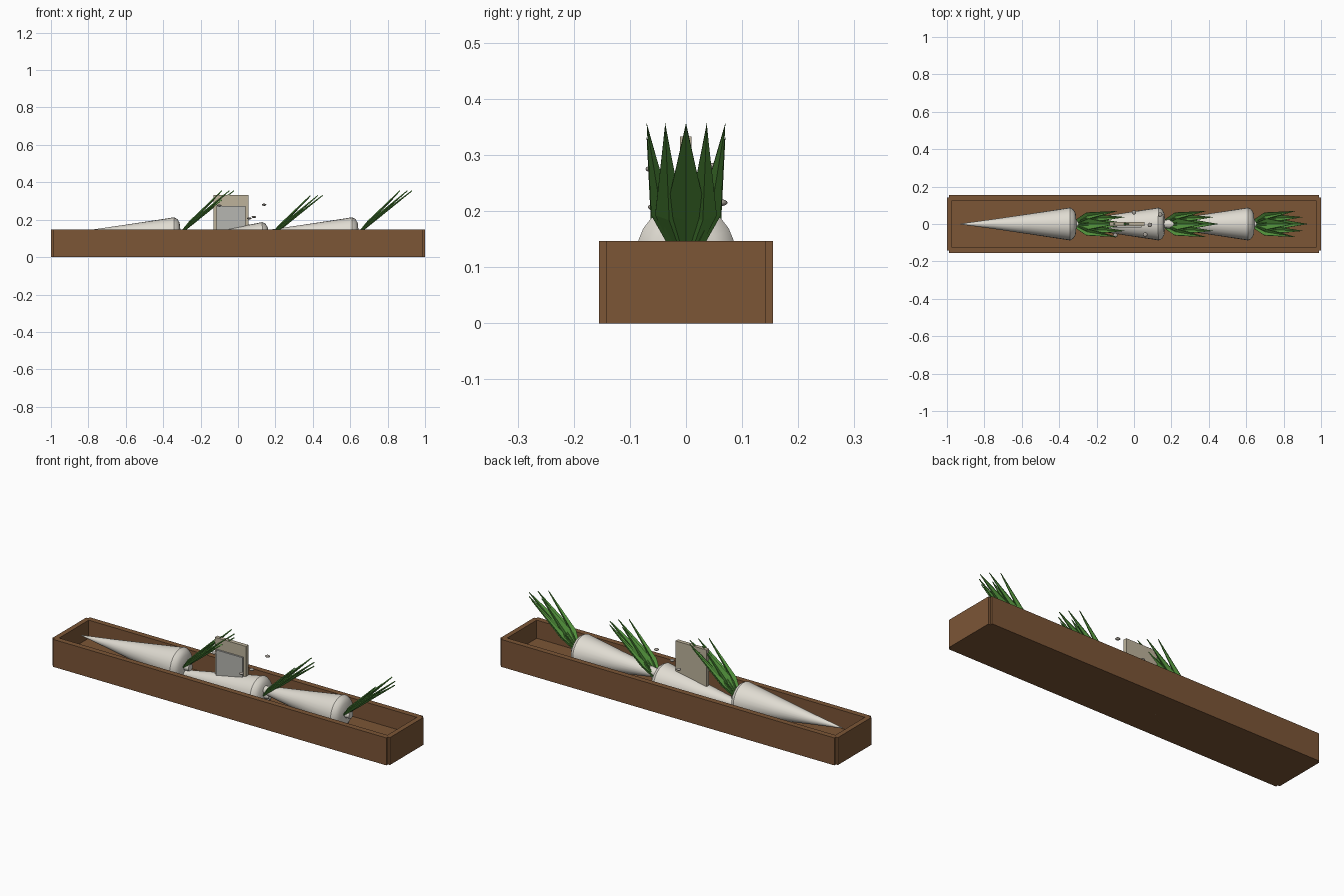
import bpy, bmesh, math
from mathutils import Vector

if "Cube" in bpy.data.objects:
    bpy.data.objects.remove(bpy.data.objects["Cube"])


def mat(name, r, g, b):
    m = bpy.data.materials.new(name)
    m.diffuse_color = (r, g, b, 1)
    m.use_nodes = True
    m.node_tree.nodes["Principled BSDF"].inputs["Base Color"].default_value = m.diffuse_color
    return m


WOOD = mat("brown wood", 0.20, 0.092, 0.037)
WHITE = mat("root white", 0.74, 0.71, 0.64)
GREEN = mat("leaf green", 0.085, 0.29, 0.045)
BEIGE = mat("sign beige", 0.51, 0.45, 0.33)
GREY = mat("panel grey", 0.47, 0.47, 0.44)
STONE = mat("pebble grey", 0.38, 0.35, 0.31)


def add(name, bm, material, loc=(0, 0, 0)):
    bmesh.ops.recalc_face_normals(bm, faces=bm.faces)
    me = bpy.data.meshes.new(name)
    bm.to_mesh(me)
    bm.free()
    me.materials.append(material)
    ob = bpy.data.objects.new(name, me)
    ob.location = loc
    bpy.context.collection.objects.link(ob)
    return ob


def smooth(ob, angle=35):
    bpy.ops.object.select_all(action='DESELECT')
    ob.select_set(True)
    bpy.context.view_layer.objects.active = ob
    bpy.ops.object.shade_smooth_by_angle(angle=math.radians(angle))


def box(name, lo, hi, material):
    bm = bmesh.new()
    bmesh.ops.create_cube(bm, size=1)
    lo, hi = Vector(lo), Vector(hi)
    for v in bm.verts:
        v.co = Vector([(a + b) / 2 + c * (b - a) for a, b, c in zip(lo, hi, v.co)])
    return add(name, bm, material)


def root(name, loc, tilt):
    # Lathed profile along x: the crown is at the origin, the tip at -x
    profile = [(-0.615, 0.002), (-0.44, 0.026), (-0.25, 0.054), (-0.06, 0.083),
               (-0.03, 0.088), (-0.012, 0.078), (0.0, 0.058), (0.004, 0.02), (0.03, 0.018)]
    n = 24
    bm = bmesh.new()
    rings = [[bm.verts.new((x, r * math.cos(2 * math.pi * i / n), r * math.sin(2 * math.pi * i / n)))
              for i in range(n)] for x, r in profile]
    for a, b in zip(rings, rings[1:]):
        for i in range(n):
            j = (i + 1) % n
            bm.faces.new((a[i], a[j], b[j], b[i]))
    bm.faces.new(rings[0])
    bm.faces.new(rings[-1])
    ob = add(name, bm, WHITE, loc)
    ob.rotation_euler.y = -math.radians(tilt)
    smooth(ob)


def blade(bm, base_y, mid_y, half, tip):
    # Folded pointed leaf, widest at about a quarter of its length
    tip = Vector(tip)
    up = Vector((-tip.z, 0, tip.x)).normalized()
    base = Vector((0, base_y, 0))
    mid = Vector((tip.x * 0.27, mid_y, tip.z * 0.27))
    side = Vector((0, 1, 0))
    b1, b2 = (bm.verts.new(base + side * s * 0.012) for s in (-1, 1))
    m1, m2 = (bm.verts.new(mid + side * s * half + up * 0.008) for s in (-1, 1))
    mc, t, bc = bm.verts.new(mid - up * 0.004), bm.verts.new(tip), bm.verts.new(base - up * 0.004)
    for f in ((b1, bc, mc, m1), (bc, b2, m2, mc), (m1, mc, t), (mc, m2, t)):
        bm.faces.new(f)


def leaves(name, loc):
    bm = bmesh.new()
    blade(bm, 0, 0, 0.037, (0.29, 0, 0.228))
    blade(bm, 0, 0, 0.034, (0.215, 0, 0.215))
    for s in (-1, 1):
        blade(bm, s * 0.008, s * 0.030, 0.025, (0.265, s * 0.037, 0.228))
        blade(bm, s * 0.012, s * 0.042, 0.020, (0.225, s * 0.070, 0.228))
    ob = add(name, bm, GREEN, loc)
    sol = ob.modifiers.new("thickness", 'SOLIDIFY')
    sol.thickness = 0.005


# Planter: floor, long walls and end walls with stepped corners
H = 0.147
box("planter_floor", (-0.98, -0.14, 0), (0.98, 0.14, 0.05), WOOD)
for s, side in ((-1, "front"), (1, "back")):
    ys = sorted((s * 0.125, s * 0.155))
    box(side + "_wall", (-0.988, ys[0], 0), (0.988, ys[1], H), WOOD)
for s, side in ((-1, "left"), (1, "right")):
    xs = sorted((s * 0.973, s * 1.0))
    box(side + "_wall", (xs[0], -0.142, 0), (xs[1], 0.142, H), WOOD)

# Three roots in a row with their leaves
for i, (x, z, tilt) in enumerate(((-0.312, 0.125, 0), (0.162, 0.10, 2), (0.64, 0.125, 0)), 1):
    root(f"root_{i}", (x, 0, z), tilt)
    leaves(f"leaves_{i}", (x + 0.002, 0, z))

# Upright sign with a smaller panel on its front
box("sign_board", (-0.13, -0.011, 0), (0.055, 0.01, 0.333), BEIGE)
box("sign_panel", (-0.115, -0.02, 0.06), (0.04, -0.011, 0.272), GREY)

# Small flattened pebbles around the sign
for i, p in enumerate(((0.14, 0.05, 0.28), (0.06, -0.056, 0.207), (0.085, -0.005, 0.215),
                       (0.0, 0.062, 0.215), (-0.1, -0.06, 0.275)), 1):
    bm = bmesh.new()
    bmesh.ops.create_uvsphere(bm, u_segments=12, v_segments=8, radius=0.012)
    for v in bm.verts:
        v.co.z *= 0.5
    smooth(add(f"pebble_{i}", bm, STONE, p), 60)
